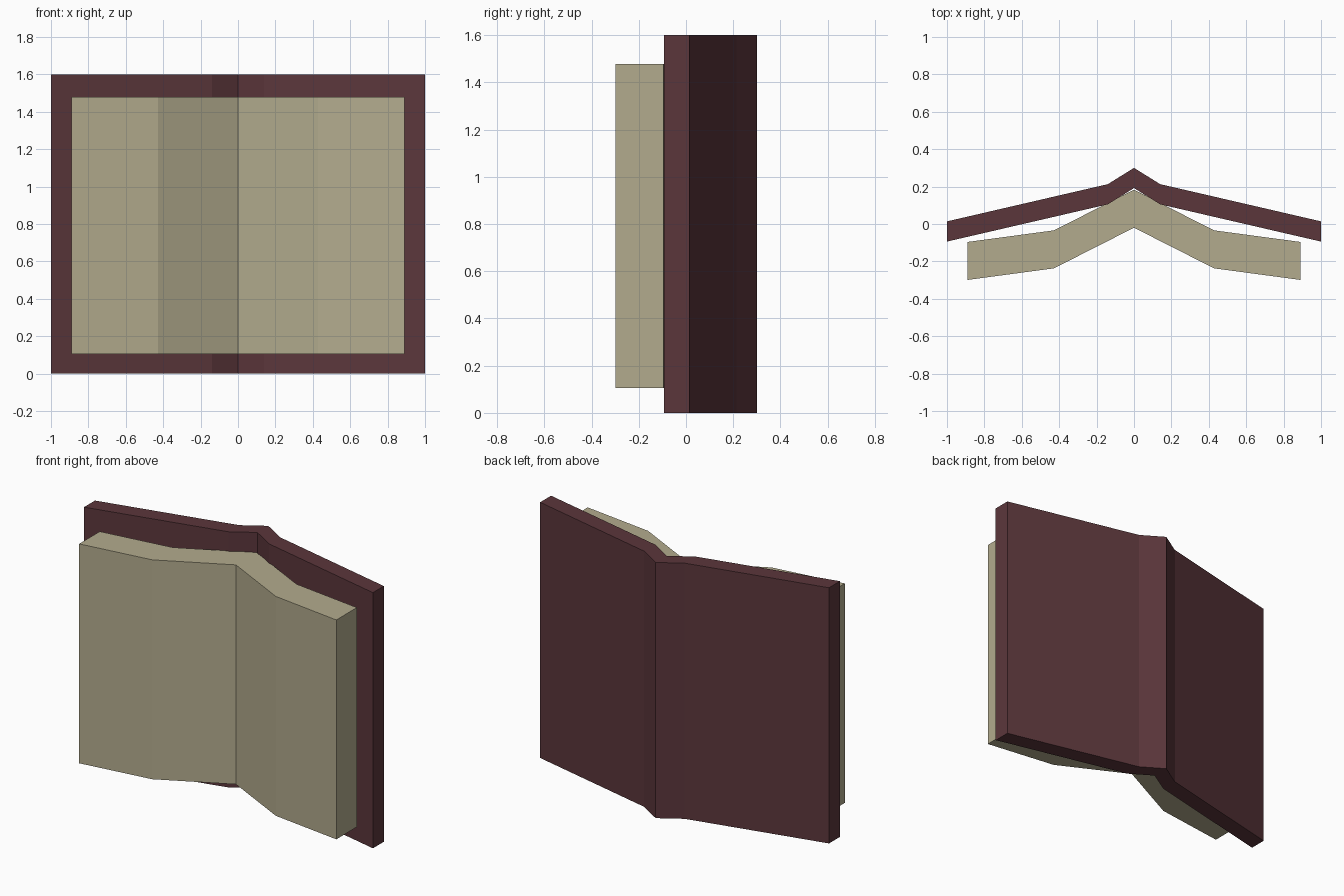
import bpy, bmesh

if "Cube" in bpy.data.objects:
    bpy.data.objects.remove(bpy.data.objects["Cube"])


def material(name, rgb):
    m = bpy.data.materials.new(name)
    m.diffuse_color = (*rgb, 1)
    m.use_nodes = True
    m.node_tree.nodes["Principled BSDF"].inputs["Base Color"].default_value = m.diffuse_color
    return m


def folded_slab(name, half, thickness, z0, z1, mat):
    """Mirror a half profile (spine to right edge), thicken towards the front, extrude up."""
    back = [(-x, y) for x, y in reversed(half[1:])] + half
    bm = bmesh.new()
    rings = []
    for x, y in back:
        rings.append([bm.verts.new(p) for p in (
            (x, y, z0), (x, y - thickness, z0), (x, y - thickness, z1), (x, y, z1))])
    for a, b in zip(rings, rings[1:]):
        for i in range(4):
            j = (i + 1) % 4
            bm.faces.new((a[i], a[j], b[j], b[i]))
    bm.faces.new(rings[0])
    bm.faces.new(rings[-1][::-1])
    bmesh.ops.recalc_face_normals(bm, faces=bm.faces)
    me = bpy.data.meshes.new(name)
    bm.to_mesh(me)
    bm.free()
    me.materials.append(mat)
    ob = bpy.data.objects.new(name, me)
    bpy.context.collection.objects.link(ob)
    return ob


leather = material("dark maroon leather", (0.105, 0.037, 0.044))
paper = material("aged paper", (0.45, 0.41, 0.27))

# Cover with raised spine
folded_slab("book_cover", [(0, 0.30), (0.14, 0.213), (1.0, 0.014)], 0.108, 0, 1.6, leather)
# Open page block
folded_slab("page_block", [(0, 0.183), (0.428, -0.034), (0.89, -0.096)], 0.203, 0.105, 1.478, paper)
